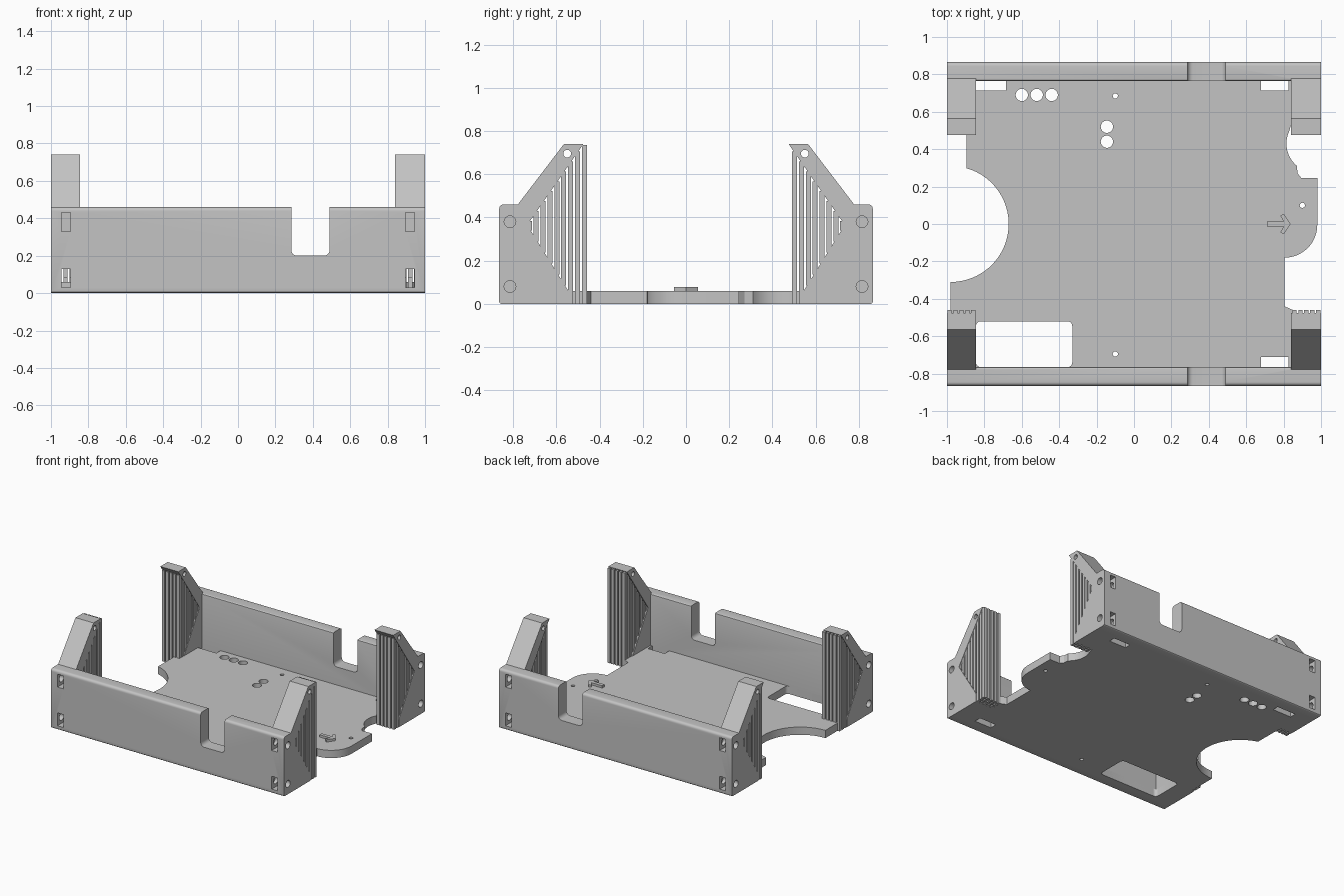
import bpy, bmesh
from math import sin, cos, radians

if "Cube" in bpy.data.objects:
    bpy.data.objects.remove(bpy.data.objects["Cube"], do_unlink=True)

grey = bpy.data.materials.new("plain grey")
grey.use_nodes = True
COLOUR = (0.55, 0.55, 0.55, 1)
grey.diffuse_color = COLOUR
grey.node_tree.nodes["Principled BSDF"].inputs["Base Color"].default_value = COLOUR


def add_prism(bm, pts, axis, lo, hi):
    """Extrude a 2D outline along an axis from lo to hi."""
    place = {"x": lambda a, b, h: (h, a, b),
             "y": lambda a, b, h: (a, h, b),
             "z": lambda a, b, h: (a, b, h)}[axis]
    ends = [[bm.verts.new(place(a, b, h)) for a, b in pts] for h in (lo, hi)]
    bm.faces.new(ends[0])
    bm.faces.new(ends[1][::-1])
    for i in range(len(pts)):
        j = (i + 1) % len(pts)
        bm.faces.new((ends[0][i], ends[0][j], ends[1][j], ends[1][i]))


def finish(name, bm):
    bmesh.ops.recalc_face_normals(bm, faces=bm.faces)
    mesh = bpy.data.meshes.new(name)
    bm.to_mesh(mesh)
    bm.free()
    mesh.materials.append(grey)
    obj = bpy.data.objects.new(name, mesh)
    bpy.context.collection.objects.link(obj)
    return obj


def prism(name, pts, axis, lo, hi):
    bm = bmesh.new()
    add_prism(bm, pts, axis, lo, hi)
    return finish(name, bm)


def activate(obj):
    bpy.ops.object.select_all(action="DESELECT")
    obj.select_set(True)
    bpy.context.view_layer.objects.active = obj


def combine(target, tool, operation="DIFFERENCE"):
    mod = target.modifiers.new("combine", "BOOLEAN")
    mod.operation, mod.solver, mod.object = operation, "EXACT", tool
    activate(target)
    bpy.ops.object.modifier_apply(modifier=mod.name)
    bpy.data.objects.remove(tool, do_unlink=True)


def cut(target, pts, axis, lo, hi):
    combine(target, prism("cutter", pts, axis, lo, hi))


def smooth(obj):
    activate(obj)
    bpy.ops.object.shade_smooth_by_angle(angle=radians(30))


def arc(cx, cy, r, start, end, n=8):
    return [(cx + r * cos(radians(start + (end - start) * i / n)),
             cy + r * sin(radians(start + (end - start) * i / n))) for i in range(n + 1)]


def circle(cx, cy, r, n=24):
    return arc(cx, cy, r, 0, 360, n)[:-1]


def rect(x0, x1, y0, y1):
    return [(x0, y0), (x1, y0), (x1, y1), (x0, y1)]


def rounded(x0, x1, y0, y1, r, n=5):
    return (arc(x0 + r, y0 + r, r, 180, 270, n) + arc(x1 - r, y0 + r, r, 270, 360, n)
            + arc(x1 - r, y1 - r, r, 0, 90, n) + arc(x0 + r, y1 - r, r, 90, 180, n))


# Floor plate with its wavy ends
outline = ([(-0.98, -0.78)] + arc(-0.98, 0, 0.31, -90, 74, 32)
           + [(-0.895, 0.78), (0.84, 0.78), (0.84, 0.53)]
           + arc(0.97, 0.43, 0.155, 155, 230, 10)
           + [(0.875, 0.27), (0.895, 0.245), (0.98, 0.245)]
           + arc(0.805, -0.005, 0.175, 0, -90, 12)
           + [(0.805, -0.44), (0.85, -0.46), (0.85, -0.78)])
floor = prism("floor_plate", outline, "z", 0, 0.06)
cut(floor, rounded(-0.845, -0.33, -0.765, -0.52, 0.025), "z", -0.1, 0.2)
for slot in ((-0.845, -0.685, 0.715, 0.768), (0.68, 0.825, 0.715, 0.768),
             (0.68, 0.825, -0.765, -0.71)):
    cut(floor, rect(*slot), "z", -0.1, 0.2)
for x, y in ((-0.6, 0.69), (-0.52, 0.69), (-0.44, 0.69), (-0.145, 0.52), (-0.145, 0.44)):
    cut(floor, circle(x, y, 0.033), "z", -0.1, 0.2)
for x, y in ((-0.1, 0.685), (-0.1, -0.695), (0.9, 0.1)):
    cut(floor, circle(x, y, 0.014, 16), "z", -0.1, 0.2)
smooth(floor)

# Raised direction arrow on the floor
arrow = [(0.71, -0.014), (0.8, -0.014), (0.782, -0.045), (0.8, -0.055), (0.837, 0),
         (0.8, 0.055), (0.782, 0.045), (0.8, 0.014), (0.71, 0.014)]
prism("direction_arrow", arrow, "z", 0.05, 0.078)

# Side wall with rounded long edges and a bracket at each end
wall_profile = (arc(-0.855, 0.01, 0.01, 180, 270, 3) + [(-0.765, 0)]
                + arc(-0.775, 0.45, 0.01, 0, 90, 3) + arc(-0.845, 0.44, 0.02, 90, 180, 5))
bracket_profile = [(-0.8, 0), (-0.8, 0.445), (-0.78, 0.458), (-0.565, 0.74), (-0.475, 0.74),
                   (-0.735, 0.365), (-0.545, 0.06), (-0.545, 0)]
wall = prism("front_wall", wall_profile, "x", -1, 1)
for lo, hi in ((-1, -0.845), (0.84, 1)):
    combine(wall, prism("bracket", bracket_profile, "x", lo, hi), "UNION")

# Cable notch, screw holes and nut slots
cut(wall, rounded(0.285, 0.49, 0.2, 0.6, 0.03), "y", -1, -0.7)
for side in (-1, 1):
    ends = sorted((side * 1.1, side * 0.87))
    for z in (0.08, 0.38):
        cut(wall, circle(-0.815, z, 0.027), "x", *ends)
    cut(wall, circle(-0.55, 0.695, 0.018), "x", *sorted((side * 1.1, side * 0.7)))
    slot_x = (side * 0.92 - 0.025, side * 0.92 + 0.025)
    cut(wall, rect(*slot_x, 0.33, 0.43), "y", -1, -0.78)
    cut(wall, rect(*slot_x, 0.03, 0.13), "y", -1, -0.5)
smooth(wall)

# Matching rear wall, mirrored front to back
rear = wall.copy()
rear.data = wall.data.copy()
rear.name = rear.data.name = "rear_wall"
for v in rear.data.vertices:
    v.co.y *= -1
rear.data.flip_normals()
bpy.context.collection.objects.link(rear)

# Grids of thin support pillars standing under each bracket arm
PITCH, HALF = 0.0318, 0.0115
for end, y_sign, first in (("front", 1, 0), ("rear", -1, 1)):
    for side, x_start in (("right", -0.986), ("left", 0.858)):
        bm = bmesh.new()
        for row in range(first, 9):
            y = -0.471 - PITCH * row
            top = min(0.735, 0.745 + (y + 0.475) * 1.442)
            base = 0 if y > -0.56 else 0.05 + (-0.545 - y) * 1.605
            if top - base < 0.02:
                continue
            for col in range(5):
                x = x_start + PITCH * col
                y0, y1 = sorted((y_sign * (y - HALF), y_sign * (y + HALF)))
                add_prism(bm, rect(x - HALF, x + HALF, y0, y1), "z", base, top)
        finish(f"{end}_{side}_support_pillars", bm)
